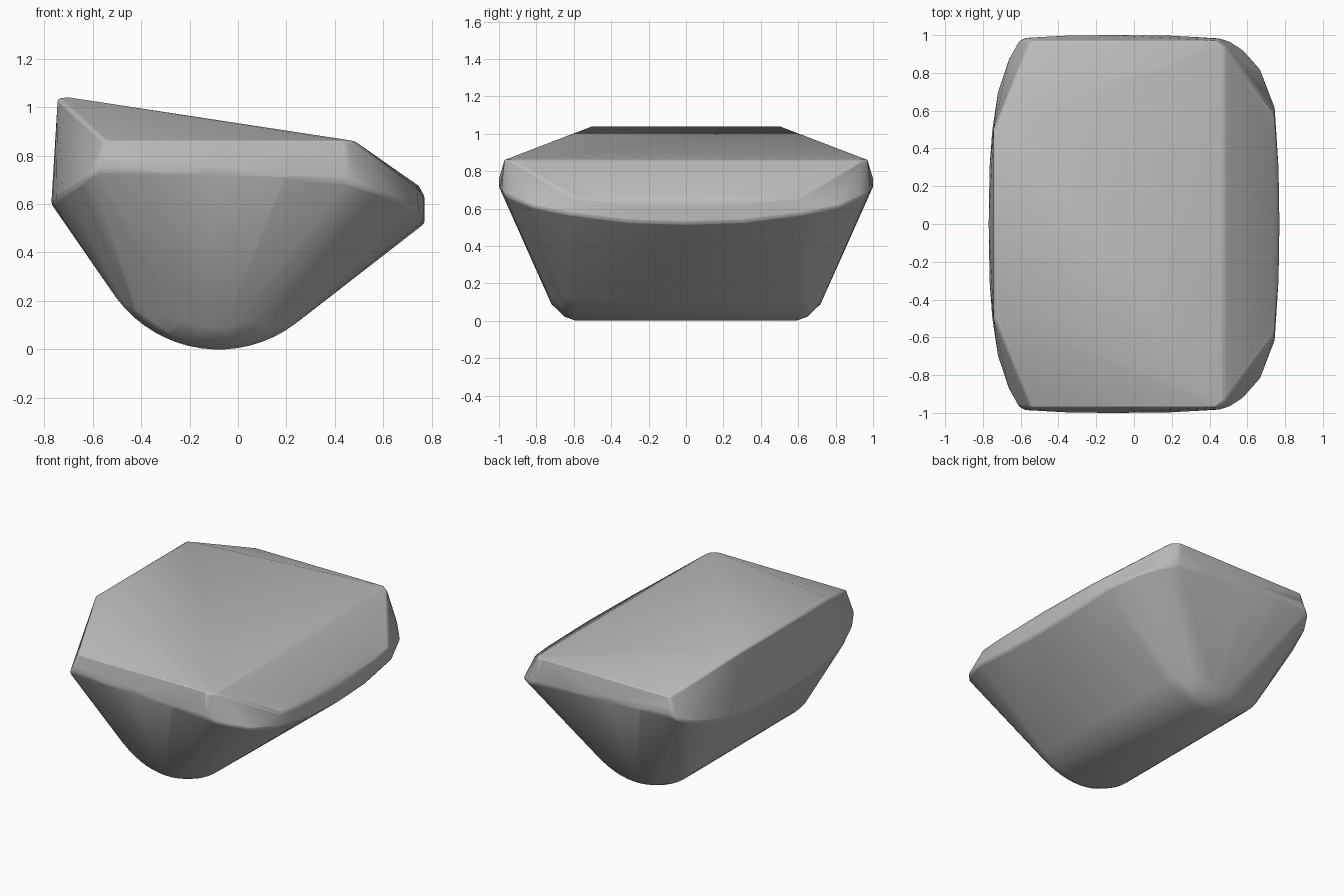
import bpy, bmesh, math

cube = bpy.data.objects.get("Cube")
if cube:
    bpy.data.objects.remove(cube, do_unlink=True)

# one plain grey for the whole stone
grey = bpy.data.materials.new("stone_grey")
grey.use_nodes = True
colour = (0.5, 0.5, 0.5, 1)
grey.diffuse_color = colour
grey.node_tree.nodes["Principled BSDF"].inputs["Base Color"].default_value = colour


def arc(radius, y, base):
    """Rounded keel section across x at one depth."""
    steps = 16
    angles = [math.radians(-53 + 90 * i / steps) for i in range(steps + 1)]
    return [(-0.08 + radius * math.sin(a), y, base + radius * (1 - math.cos(a)))
            for a in angles]


# sloping top with its raised edge and front corners
top = [(-0.745, 0.49, 1.035), (-0.70, 0.5, 1.04), (-0.55, 0.97, 0.86),
       (0.44, 0.97, 0.86), (0.48, 0.94, 0.86)]
# bulging side band
side = [(-0.58, 0.985, 0.74), (-0.35, 0.998, 0.73), (-0.1, 1, 0.72),
        (0.2, 0.997, 0.71), (0.45, 0.983, 0.69),
        (-0.56, 0.985, 0.78), (-0.1, 1, 0.76), (0.45, 0.98, 0.77)]
# lower rim on the tall end
tall_end = [(-0.77, 0, 0.6), (-0.765, 0.3, 0.605), (-0.75, 0.5, 0.62),
            (-0.72, 0.7, 0.64), (-0.66, 0.88, 0.68), (-0.61, 0.97, 0.72)]
# lower and upper rims on the low end
low_end = [(0.77, 0, 0.52), (0.765, 0.3, 0.53), (0.745, 0.62, 0.57),
           (0.67, 0.82, 0.61), (0.58, 0.92, 0.65), (0.51, 0.965, 0.67),
           (0.77, 0, 0.63), (0.765, 0.3, 0.635), (0.74, 0.6, 0.66),
           (0.745, 0, 0.675), (0.735, 0.45, 0.675)]
# keel with softened ends
keel = arc(0.525, 0.59, 0) + arc(0.505, 0.65, 0.022) + arc(0.41, 0.72, 0.09)

# the body is the skin around these sections and their mirror
bm = bmesh.new()
for x, y, z in top + side + tall_end + low_end + keel:
    bm.verts.new((x, y, z))
    if y:
        bm.verts.new((x, -y, z))
hull = bmesh.ops.convex_hull(bm, input=bm.verts[:])
loose = [v for v in bm.verts if not v.link_faces]
bmesh.ops.delete(bm, geom=loose, context="VERTS")
bmesh.ops.dissolve_limit(bm, angle_limit=math.radians(1),
                         verts=bm.verts[:], edges=bm.edges[:])
bmesh.ops.recalc_face_normals(bm, faces=bm.faces[:])
mesh = bpy.data.meshes.new("stone_body")
bm.to_mesh(mesh)
bm.free()
mesh.materials.append(grey)
body = bpy.data.objects.new("stone_body", mesh)
bpy.context.collection.objects.link(body)

# narrow rounding on the hard edges
bevel = body.modifiers.new("soft_edges", "BEVEL")
bevel.width = 0.012
bevel.segments = 2
bevel.angle_limit = math.radians(25)

bpy.context.view_layer.objects.active = body
body.select_set(True)
bpy.ops.object.shade_smooth_by_angle(angle=math.radians(25))
